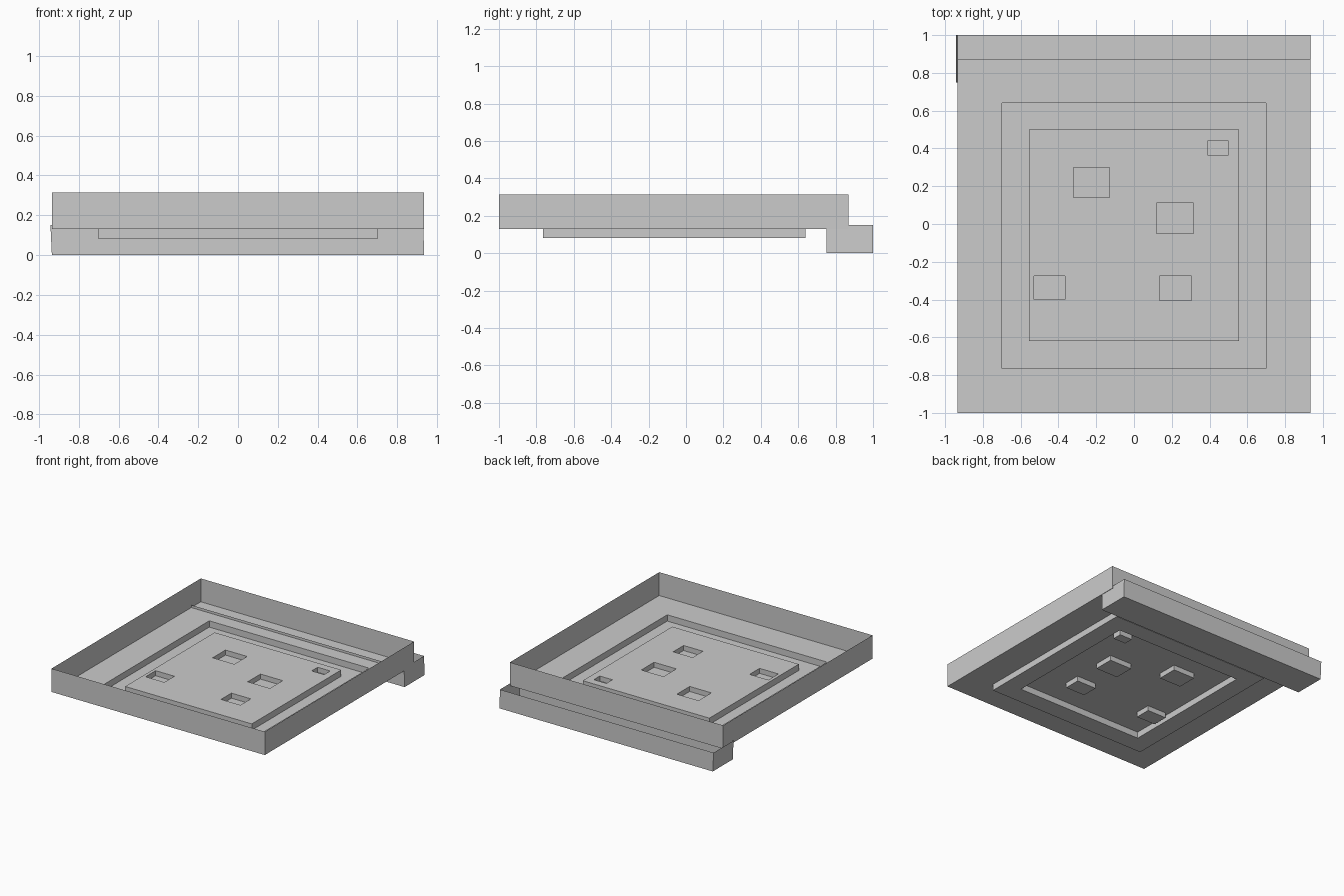
import bpy, bmesh

if "Cube" in bpy.data.objects:
    bpy.data.objects.remove(bpy.data.objects["Cube"])

L, M = 0.13, 0.08          # floor level, recess level
OUT = (-0.935, -1.0, 0.935, 0.87)


def finish(name, bm):
    bmesh.ops.remove_doubles(bm, verts=bm.verts, dist=1e-5)
    bmesh.ops.recalc_face_normals(bm, faces=bm.faces)
    mesh = bpy.data.meshes.new(name)
    bm.to_mesh(mesh)
    bm.free()
    ob = bpy.data.objects.new(name, mesh)
    bpy.context.collection.objects.link(ob)
    return ob


def quad(bm, *pts):
    return bm.faces.new([bm.verts.new(p) for p in pts])


def corners(r, z):
    x0, y0, x1, y1 = r
    return [(x0, y0, z), (x1, y0, z), (x1, y1, z), (x0, y1, z)]


def skirt(bm, lo, hi):
    # four walls joining two corner loops
    for i in range(4):
        j = (i + 1) % 4
        quad(bm, lo[i], lo[j], hi[j], hi[i])


# Stamped floor: nested rectangles (x0, y0, x1, y1, level), later ones override
steps = [
    (*OUT, L),
    (-0.70, -0.765, 0.70, 0.64, M),       # sunken moat
    (-0.555, -0.62, 0.555, 0.50, L),      # raised central plate
    (-0.32, 0.14, -0.13, 0.30, 0.09),     # small pockets
    (0.12, -0.05, 0.315, 0.11, 0.09),
    (0.39, 0.365, 0.50, 0.44, 0.09),
    (-0.53, -0.40, -0.365, -0.275, 0.09),
    (0.135, -0.405, 0.305, -0.275, 0.09),
]
xs = sorted({v for s in steps for v in (s[0], s[2])})
ys = sorted({v for s in steps for v in (s[1], s[3])})


def level(x, y):
    z = L
    for x0, y0, x1, y1, h in steps:
        if x0 < x < x1 and y0 < y < y1:
            z = h
    return z


bm = bmesh.new()
for a, b in zip(xs, xs[1:]):
    for c, d in zip(ys, ys[1:]):
        quad(bm, *corners((a, c, b, d), level((a + b) / 2, (c + d) / 2)))
for r in steps[1:]:
    rect, h = r[:4], r[4]
    # split the step walls on the same grid so they weld to the floor
    x0, y0, x1, y1 = rect
    other = M if h == L else L
    gx = [v for v in xs if x0 <= v <= x1]
    gy = [v for v in ys if y0 <= v <= y1]
    for y in (y0, y1):
        for a, b in zip(gx, gx[1:]):
            quad(bm, (a, y, h), (b, y, h), (b, y, other), (a, y, other))
    for x in (x0, x1):
        for a, b in zip(gy, gy[1:]):
            quad(bm, (x, a, h), (x, b, h), (x, b, other), (x, a, other))
finish("tray_floor", bm)

# Thin upright rim around the floor
bm = bmesh.new()
skirt(bm, corners(OUT, L), corners(OUT, 0.315))
finish("tray_rim", bm)

# Open-topped channel under the back edge, leaning very slightly sideways
bm = bmesh.new()
low = corners((-0.935, 0.75, 0.935, 1.0), 0)
high = corners((-0.942, 0.75, 0.931, 1.0), 0.15)
quad(bm, *low)
skirt(bm, low, high)
finish("back_channel", bm)
